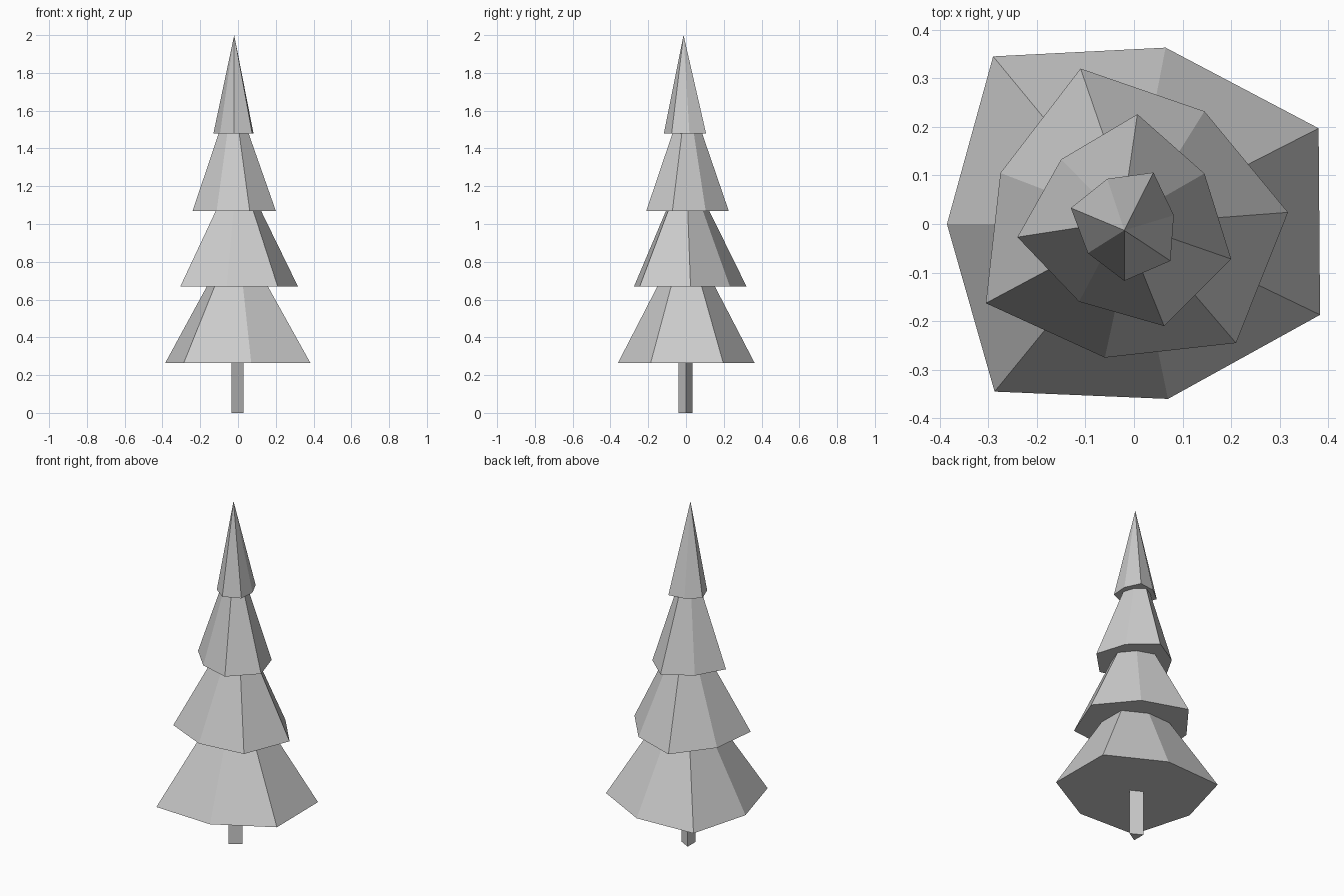
import bpy
import bmesh

cube = bpy.data.objects.get("Cube")
if cube:
    bpy.data.objects.remove(cube, do_unlink=True)

# Single plain colour
grey = bpy.data.materials.new("plain_grey")
grey.use_nodes = True
colour = (0.6, 0.6, 0.6, 1)
grey.diffuse_color = colour
grey.node_tree.nodes["Principled BSDF"].inputs["Base Color"].default_value = colour


def tapered_prism(name, outline, bottom, top, scale=1.0, shift=(0, 0)):
    """Closed flat-shaded solid whose outline shrinks towards its top."""
    bm = bmesh.new()
    low = [bm.verts.new((x, y, bottom)) for x, y in outline]
    if scale == 0:
        tip = bm.verts.new((*shift, top))
        high = [tip] * len(low)
    else:
        high = [bm.verts.new((x * scale + shift[0], y * scale + shift[1], top))
                for x, y in outline]
        bm.faces.new(high)
    bm.faces.new(low)
    for i in range(len(low)):
        j = (i + 1) % len(low)
        corners = [low[i], low[j], high[j], high[i]]
        bm.faces.new(list(dict.fromkeys(corners)))
    bmesh.ops.recalc_face_normals(bm, faces=bm.faces)
    mesh = bpy.data.meshes.new(name)
    bm.to_mesh(mesh)
    bm.free()
    mesh.materials.append(grey)
    obj = bpy.data.objects.new(name, mesh)
    bpy.context.collection.objects.link(obj)
    return obj


# Three-sided trunk
tapered_prism("trunk", [(0.03, 0), (-0.035, 0.035), (-0.035, -0.04)], 0, 0.27)

# Foliage tiers, each an irregular seven-sided skirt
tapered_prism("lowest_branches",
              [(-0.385, 0), (-0.29, 0.345), (0.065, 0.363), (0.38, 0.197),
               (0.383, -0.187), (0.07, -0.36), (-0.287, -0.345)],
              0.265, 0.67, 0.42, (-0.003, 0))
tapered_prism("lower_branches",
              [(-0.305, -0.163), (-0.275, 0.105), (-0.11, 0.32), (0.145, 0.232),
               (0.317, 0.024), (0.21, -0.245), (-0.06, -0.275)],
              0.67, 1.07, 0.385)
tapered_prism("upper_branches",
              [(-0.24, -0.027), (-0.15, 0.133), (0.007, 0.226), (0.145, 0.104),
               (0.2, -0.072), (0.062, -0.21), (-0.113, -0.16)],
              1.07, 1.48, 0.36, (-0.016, 0.004))
tapered_prism("treetop",
              [(-0.13, 0.033), (-0.055, 0.093), (0.04, 0.106), (0.082, 0.018),
               (0.075, -0.076), (-0.02, -0.117), (-0.095, -0.06)],
              1.48, 2, 0, (-0.02, -0.013))
